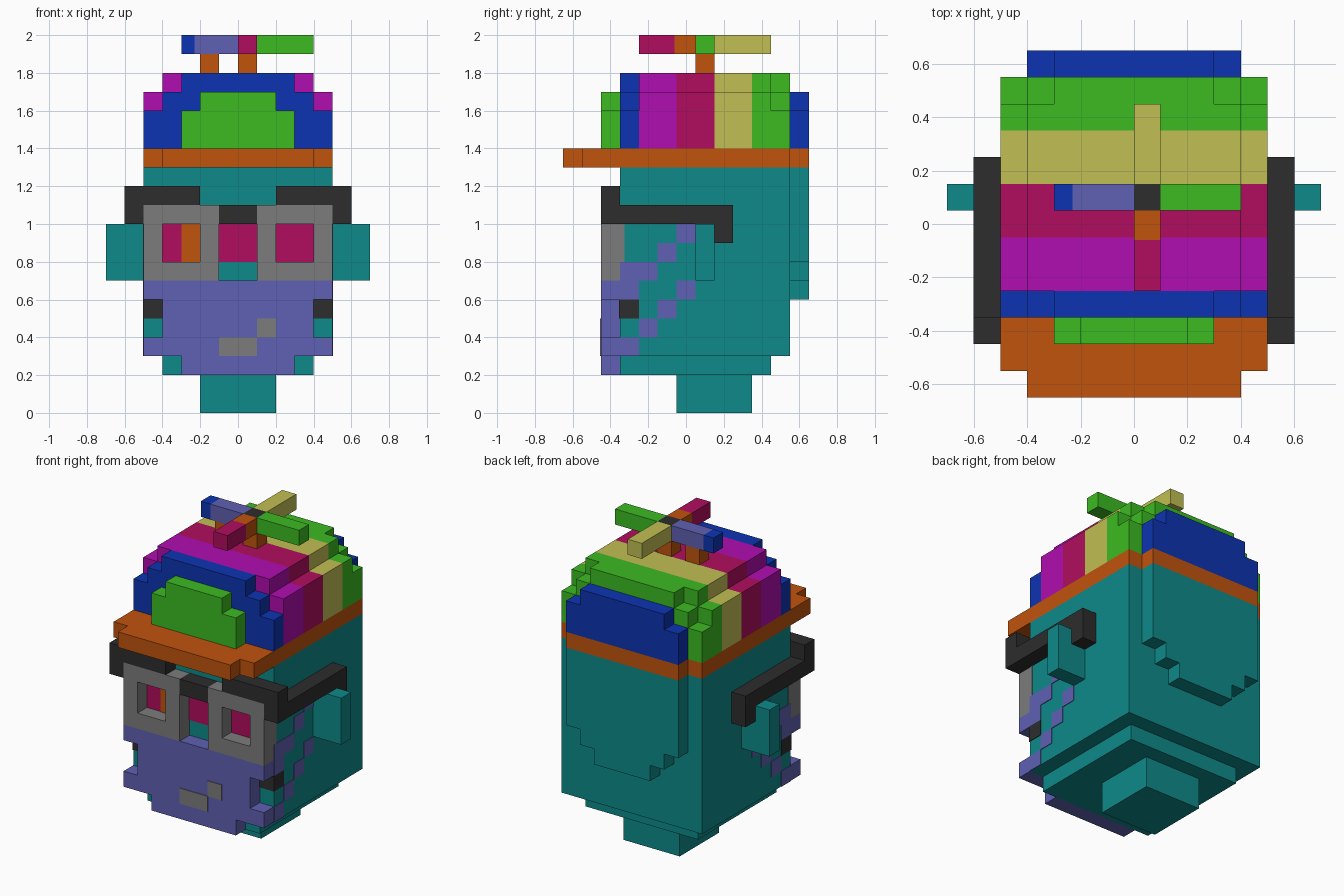
import bpy
import bmesh
from mathutils import Vector

cube = bpy.data.objects.get("Cube")
if cube:
    bpy.data.objects.remove(cube, do_unlink=True)


def material(name, r, g, b):
    m = bpy.data.materials.new(name)
    m.use_nodes = True
    m.diffuse_color = (r, g, b, 1)
    bsdf = next(n for n in m.node_tree.nodes if n.type == "BSDF_PRINCIPLED")
    bsdf.inputs["Base Color"].default_value = (r, g, b, 1)
    return m


teal = material("teal", .0044, .255, .255)
green = material("green", .045, .497, .016)
blue = material("blue", .004, .034, .445)
orange = material("orange", .533, .087, .004)
crimson = material("crimson", .434, .004, .112)
magenta = material("magenta", .434, .004, .434)
yellow = material("yellow", .533, .521, .087)
slate = material("slate purple", .117, .117, .456)
gray = material("gray", .202, .202, .202)
black = material("black", .026, .026, .026)


def finish(name, bm, mat, mirror):
    bmesh.ops.recalc_face_normals(bm, faces=bm.faces)
    mesh = bpy.data.meshes.new(name)
    bm.to_mesh(mesh)
    bm.free()
    mesh.materials.append(mat)
    obj = bpy.data.objects.new(name, mesh)
    bpy.context.collection.objects.link(obj)
    if mirror:
        obj.modifiers.new("Mirror", "MIRROR").use_axis = (True, False, False)


def boxes(name, mat, spans, mirror=False):
    """One object made of blocks, each given as x, y and z ranges."""
    bm = bmesh.new()
    for span in spans:
        verts = bmesh.ops.create_cube(bm, size=1)["verts"]
        for v in verts:
            v.co = Vector([lo if c < 0 else hi for c, (lo, hi) in zip(v.co, span)])
    finish(name, bm, mat, mirror)


def stepped(name, mat, rows, near, far, flat=False):
    """Symmetric stepped outline from (half width, low, high) rows, extruded
    along y, or along z when flat."""
    side = [(w, h) for w, lo, hi in rows for h in (lo, hi)]
    outline = side + [(-w, h) for w, h in reversed(side)]
    bm = bmesh.new()
    verts = [bm.verts.new((u, v, near) if flat else (u, near, v)) for u, v in outline]
    face = bm.faces.new(verts)
    new = bmesh.ops.extrude_face_region(bm, geom=[face])["geom"]
    move = Vector((0, 0, far - near) if flat else (0, far - near, 0))
    for v in new:
        if isinstance(v, bmesh.types.BMVert):
            v.co += move
    finish(name, bm, mat, False)


# Head, neck and ears
FACE, FRONT = (-.35, .55), (-.45, -.35)
boxes("neck", teal, [((-.2, .2), (-.05, .35), (0, .2))])
boxes("jaw", teal, [((-.4, .4), (-.35, .45), (.2, .3))])
boxes("head", teal, [((-.5, .5), FACE, (.3, 1.3))])
stepped("back_of_head", teal, [(.2, .6, .7), (.3, .7, .8), (.4, .8, 1.3)], .55, .65)
boxes("ears", teal, [((.5, .7), (.05, .15), (.7, 1))], True)

# Beard, with painted strands running up the cheeks
stepped("beard", slate, [(.3, .2, .3), (.5, .3, .4), (.4, .4, .6), (.5, .6, .7)], *FRONT)
strands = [(-.35, .3), (-.35, .6), (-.35, .7), (-.25, .7), (-.15, .8), (-.05, .9),
           (-.25, .4), (-.15, .5), (-.05, .6)]
boxes("cheek_strands", slate,
      [((.5, .504), (y, y + .1), (z, z + .1)) for y, z in strands], True)
boxes("cheek_patches", black, [((.4, .504), (-.354, -.25), (.5, .6))], True)
PAINT = (-.454, -.45)
boxes("mouth", gray, [((-.1, .1), PAINT, (.3, .4)), ((.1, .2), PAINT, (.4, .5))])

# Eyes and nose, painted on the face
EYE = (-.354, -.35)
boxes("eyes", crimson, [((.2, .4), EYE, (.8, 1))], True)
boxes("nose", crimson, [((-.1, .1), EYE, (.8, 1))])
boxes("eye_glint", orange, [((-.3, -.2), (-.358, -.354), (.8, 1))])

# Glasses
boxes("lens_frames", gray, [
    ((.1, .5), FRONT, (.7, .8)), ((.1, .5), FRONT, (1, 1.1)),
    ((.1, .2), FRONT, (.8, 1)), ((.4, .5), FRONT, (.8, 1)),
    ((.5, .503), (-.35, -.325), (.7, 1))], True)
boxes("glasses_bridge", black, [((-.1, .1), FRONT, (1, 1.1))])
boxes("glasses_arms", black, [
    ((.2, .6), FRONT, (1.1, 1.2)), ((.5, .6), (-.45, .25), (1, 1.1)),
    ((.5, .6), (.15, .25), (.9, 1))], True)

# Cap: brim, then stripes from front to back
stepped("cap_brim", orange, [(.4, -.65, -.55), (.5, -.55, .55), (.4, .55, .65)],
        1.3, 1.4, flat=True)
small = [(.5, 1.4, 1.6), (.4, 1.6, 1.7), (.3, 1.7, 1.8)]
large = [(.5, 1.4, 1.7), (.4, 1.7, 1.8)]
stepped("cap_badge", green, [(.3, 1.4, 1.6), (.2, 1.6, 1.7)], *FRONT)
stepped("cap_front_stripe", blue, small, -.35, -.25)
stepped("cap_magenta_stripe", magenta, large, -.25, -.05)
stepped("cap_crimson_stripe", crimson, large, -.05, .15)
stepped("cap_yellow_stripe", yellow, large, .15, .35)
stepped("cap_green_stripe", green, large, .35, .45)
stepped("cap_green_step", green, small, .45, .55)
stepped("cap_back_panel", blue, [(.4, 1.4, 1.6), (.3, 1.6, 1.7)], .55, .65)

# Propeller
MID, BLADE = (.05, .15), (1.9, 2)
boxes("propeller_posts", orange, [((x, x + .1), MID, (1.8, 1.9)) for x in (-.2, 0)])
boxes("propeller_hub", black, [((0, .1), MID, BLADE)])
boxes("propeller_right_blade", slate, [((-.23, 0), MID, BLADE)])
boxes("propeller_right_tip", blue, [((-.3, -.23), MID, BLADE)])
boxes("propeller_left_blade", green, [((.1, .4), MID, BLADE)])
boxes("propeller_back_blade", yellow, [((0, .1), (.15, .45), BLADE)])
boxes("propeller_front_root", orange, [((0, .1), (-.06, .05), BLADE)])
boxes("propeller_front_blade", crimson, [((0, .1), (-.25, -.06), BLADE)])
